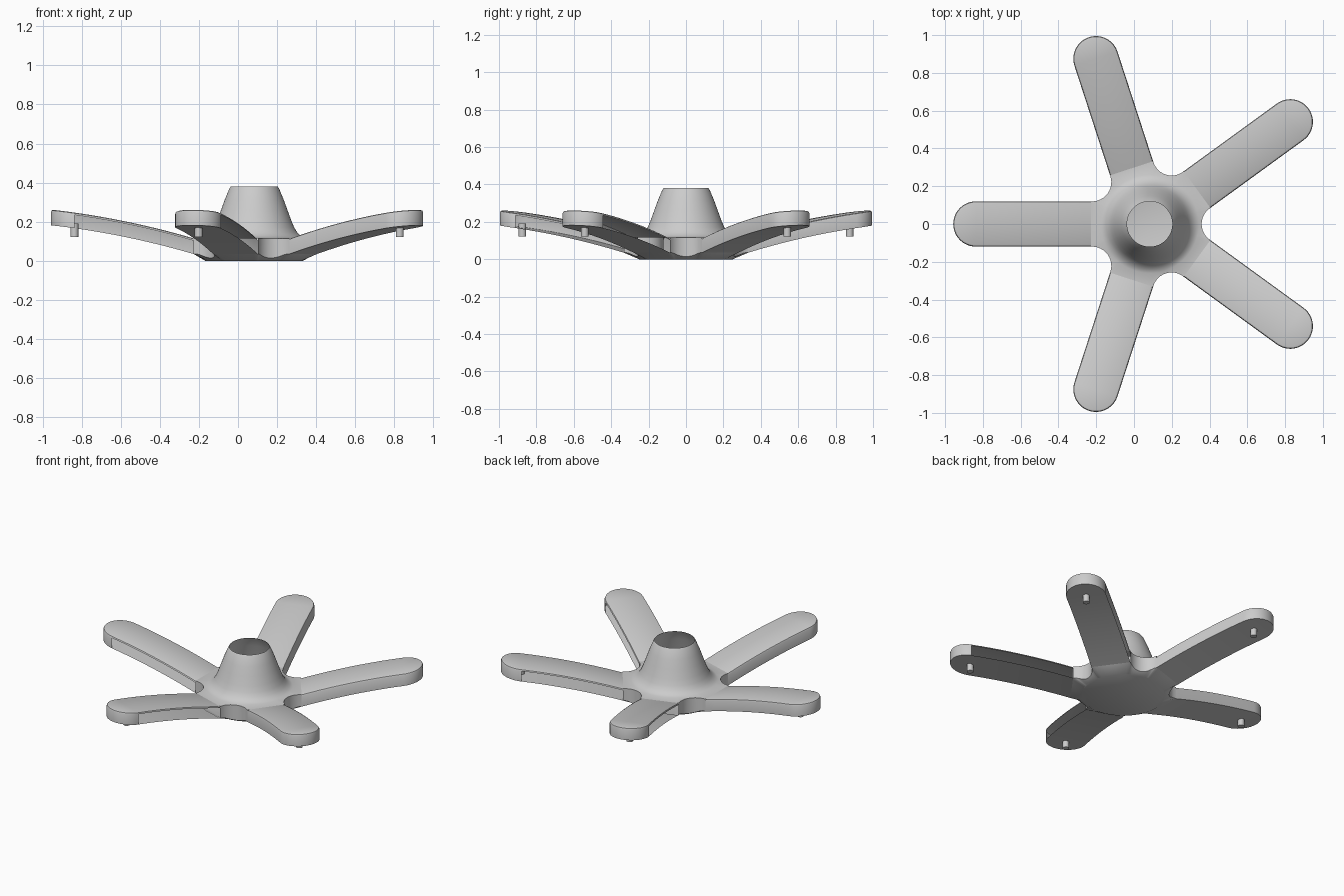
import bpy, bmesh
from math import sin, cos, pi, radians, hypot
from mathutils import Matrix, Vector

cube = bpy.data.objects.get("Cube")
if cube:
    bpy.data.objects.remove(cube)

CENTRE = Vector((0.083, 0, 0))
START, CAP, HALF = 0.31, 0.92, 0.12     # leg start, tip centre, half width
THICK, EDGE = 0.08, 0.012               # leg depth, rounded edge

grey = bpy.data.materials.new("plain_grey")
grey.use_nodes = True
colour = (0.6, 0.6, 0.6, 1)
grey.diffuse_color = colour
grey.node_tree.nodes["Principled BSDF"].inputs["Base Color"].default_value = colour


def finish(name, bm, angle=0):
    bmesh.ops.remove_doubles(bm, verts=bm.verts, dist=0.0005)
    bmesh.ops.recalc_face_normals(bm, faces=bm.faces)
    bmesh.ops.transform(bm, matrix=Matrix.Translation(CENTRE) @ Matrix.Rotation(angle, 4, 'Z'),
                        verts=bm.verts)
    mesh = bpy.data.meshes.new(name)
    bm.to_mesh(mesh)
    bm.free()
    mesh.materials.append(grey)
    obj = bpy.data.objects.new(name, mesh)
    bpy.context.collection.objects.link(obj)
    bpy.ops.object.select_all(action='DESELECT')
    obj.select_set(True)
    bpy.context.view_layer.objects.active = obj
    bpy.ops.object.shade_smooth_by_angle(angle=radians(40))


def bridge(bm, a, b, closed=False):
    for i in range(len(a) if closed else len(a) - 1):
        j = (i + 1) % len(a)
        bm.faces.new((a[i], a[j], b[j], b[i]))


def leg_top(u):
    t = (u - START) / (CAP + HALF - START)
    return 0.115 + 0.147 * (1.45 * t - 0.45 * t * t)


def leg_rows(bm, inset, drop):
    """Left and right edge of the leg outline, at a depth below the top."""
    straight, round_steps = 10, 12
    stations = [(START + (CAP - START) * i / straight, HALF - inset) for i in range(straight)]
    for i in range(round_steps + 1):
        a = pi / 2 * i / round_steps
        stations.append((CAP + (HALF - inset) * sin(a), (HALF - inset) * cos(a)))
    return [[bm.verts.new((u, s * w, leg_top(u) - drop)) for u, w in stations] for s in (1, -1)]


def build_leg(name, angle):
    bm = bmesh.new()
    top = leg_rows(bm, EDGE, 0)
    mid = leg_rows(bm, EDGE * 0.3, EDGE * 0.3)
    rim = leg_rows(bm, 0, EDGE)
    low = leg_rows(bm, 0, THICK)
    bridge(bm, *top)
    bridge(bm, *low)
    for side in (0, 1):
        bridge(bm, top[side], mid[side])
        bridge(bm, mid[side], rim[side])
    # one flank stays open up to the rounded tip
    bridge(bm, rim[0][10:], low[0][10:])
    bridge(bm, rim[1], low[1])
    finish(name, bm, angle)


def build_peg(name, angle):
    bm = bmesh.new()
    bmesh.ops.create_cone(bm, cap_ends=True, segments=20, radius1=0.02, radius2=0.02, depth=0.07,
                          matrix=Matrix.Translation((CAP, 0, 0.157)))
    finish(name, bm, angle)


# hub outline: straight leg roots joined by concave arcs
outline, is_arc = [], []
ARC_R, ARC_X, ARC_A = 0.1015, 0.3765, radians(57)
for k in range(5):
    for i in range(12):
        p = Vector((START, HALF * (i / 6 - 1), 0))
        outline.append(Matrix.Rotation(radians(36 + 72 * k), 3, 'Z') @ p)
        is_arc.append(False)
    for i in range(12):
        a = pi + ARC_A * (1 - i / 6)
        p = Vector((ARC_X + ARC_R * cos(a), ARC_R * sin(a), 0))
        outline.append(Matrix.Rotation(radians(72 + 72 * k), 3, 'Z') @ p)
        is_arc.append(True)

bm = bmesh.new()


def ring(radius, z):
    return [bm.verts.new((*(p.normalized() * radius).xy, z)) for p in outline]


# flared open collar and top skin
profile = [(0.12, 0.38), (0.127, 0.37), (0.15, 0.315), (0.17, 0.26), (0.19, 0.205),
           (0.205, 0.17), (0.22, 0.145), (0.24, 0.127), (0.26, 0.118)]
rings = [ring(r, z) for r, z in profile]
rings.append([bm.verts.new((p.x, p.y, 0.115)) for p in outline])
for a, b in zip(rings, rings[1:]):
    bridge(bm, a, b, True)

# flat base disc, rising to the leg roots
disc = ring(0.25, 0)
bm.faces.new(disc)
under = [bm.verts.new((p.x, p.y, 0.035 * min(1, (hypot(p.x, p.y) - 0.25) / 0.06)))
         for p in outline]
bridge(bm, disc, under, True)

# concave walls between the legs
n = len(outline)
for i in range(n):
    if is_arc[i]:
        j = (i + 1) % n
        bm.faces.new((rings[-1][i], rings[-1][j], under[j], under[i]))
finish("hub", bm)

for k in range(5):
    build_leg("leg_%d" % (k + 1), radians(36 + 72 * k))
    build_peg("foot_peg_%d" % (k + 1), radians(36 + 72 * k))
